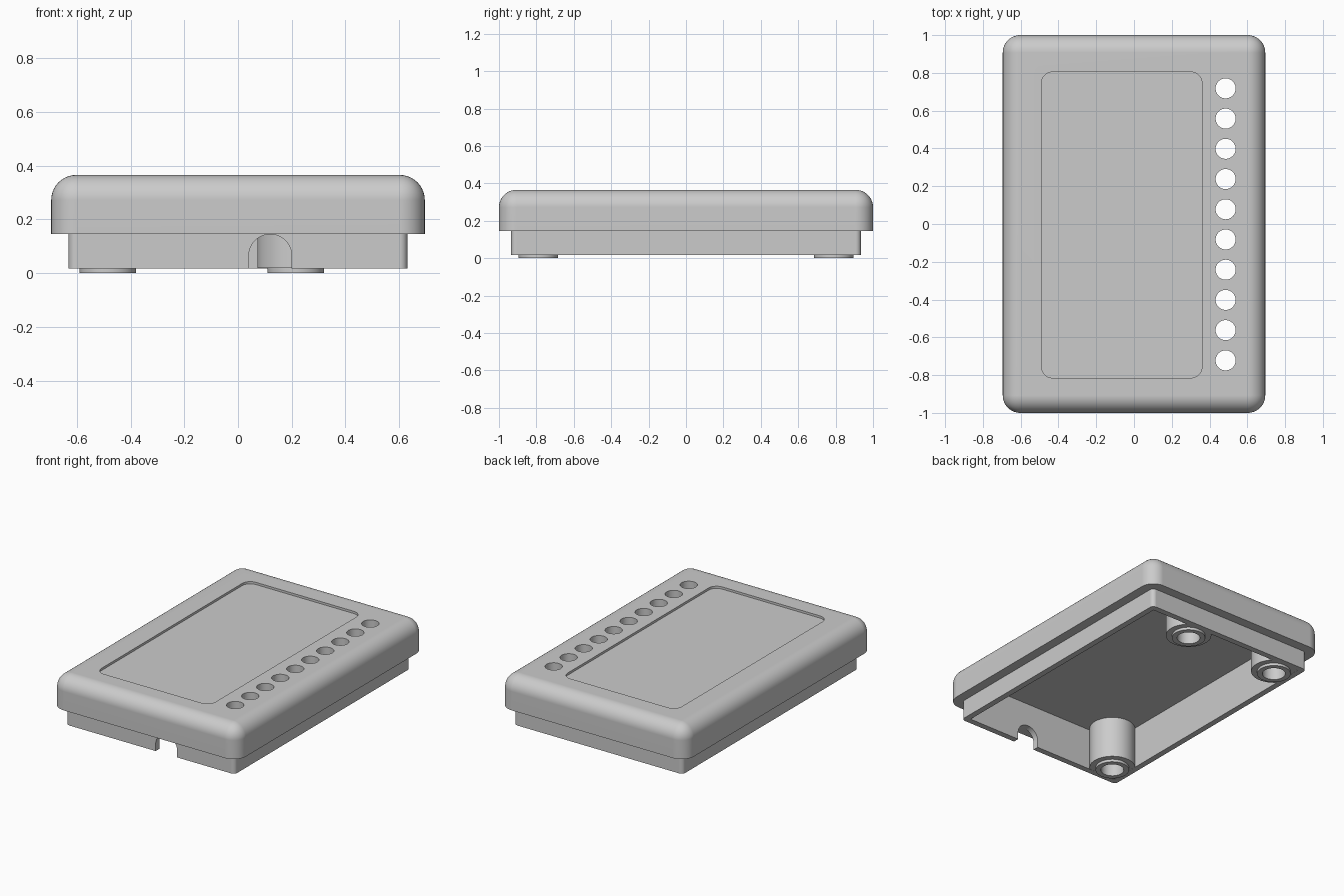
import bpy, bmesh, math
from mathutils import Matrix, Vector

cube = bpy.data.objects.get("Cube")
if cube:
    bpy.data.objects.remove(cube, do_unlink=True)

# One plastic colour
grey = bpy.data.materials.new("grey_plastic")
grey.use_nodes = True
colour = (0.6, 0.6, 0.6, 1)
grey.diffuse_color = colour
grey.node_tree.nodes["Principled BSDF"].inputs["Base Color"].default_value = colour


def finish(bm, name):
    bmesh.ops.recalc_face_normals(bm, faces=bm.faces)
    mesh = bpy.data.meshes.new(name)
    bm.to_mesh(mesh)
    bm.free()
    mesh.materials.append(grey)
    ob = bpy.data.objects.new(name, mesh)
    bpy.context.collection.objects.link(ob)
    return ob


def block(name, x0, x1, y0, y1, z0, z1, radius=0, round_top=False):
    """Box with rounded upright corners and, optionally, a rounded top."""
    bm = bmesh.new()
    bmesh.ops.create_cube(bm, size=1)
    size = Vector((x1 - x0, y1 - y0, z1 - z0))
    centre = Vector((x0 + x1, y0 + y1, z0 + z1)) / 2
    for v in bm.verts:
        v.co = v.co * size + centre
    if radius:
        def picked(e):
            a, b = (v.co.z for v in e.verts)
            return abs(a - b) > 0.01 or (round_top and a > centre.z)
        bmesh.ops.bevel(bm, geom=[e for e in bm.edges if picked(e)], offset=radius,
                        segments=10, profile=0.5, affect='EDGES', clamp_overlap=True)
    return finish(bm, name)


def rod(name, radius, length, centre, axis='Z'):
    bm = bmesh.new()
    turn = Matrix.Rotation(math.pi / 2, 4, 'X') if axis == 'Y' else Matrix()
    bmesh.ops.create_cone(bm, cap_ends=True, segments=48, radius1=radius, radius2=radius,
                          depth=length, matrix=Matrix.Translation(centre) @ turn)
    return finish(bm, name)


def combine(target, tool, operation):
    mod = target.modifiers.new(operation.lower(), 'BOOLEAN')
    mod.operation, mod.object, mod.solver = operation, tool, 'EXACT'
    bpy.context.view_layer.objects.active = target
    bpy.ops.object.modifier_apply(modifier=mod.name)
    bpy.data.objects.remove(tool, do_unlink=True)


def smooth(ob):
    bpy.ops.object.select_all(action='DESELECT')
    ob.select_set(True)
    bpy.context.view_layer.objects.active = ob
    bpy.ops.object.shade_smooth_by_angle(angle=math.radians(30))
    mod = ob.modifiers.new("even_shading", 'WEIGHTED_NORMAL')
    mod.keep_sharp = True


# Rounded cover with a narrower lip below, hollowed from underneath
cover = block("cover", -0.695, 0.695, -1, 1, 0.145, 0.365, 0.093, True)
combine(cover, block("lip", -0.63, 0.63, -0.935, 0.935, 0.017, 0.25, 0.028), 'UNION')
combine(cover, block("cavity", -0.59, 0.59, -0.895, 0.895, -0.1, 0.30), 'DIFFERENCE')

# Shallow panel recess in the top
combine(cover, block("panel_recess", -0.49, 0.36, -0.815, 0.805, 0.35, 0.5, 0.06), 'DIFFERENCE')

# Row of ten round openings
for i in range(10):
    combine(cover, rod("opening", 0.053, 0.3, (0.485, 0.718 - 0.16 * i, 0.38)), 'DIFFERENCE')

# Arched cable notch in the front lip
combine(cover, rod("notch_arch", 0.08, 0.2, (0.12, -0.93, 0.064), 'Y'), 'DIFFERENCE')
combine(cover, block("notch_slot", 0.04, 0.2, -1.03, -0.83, -0.1, 0.064), 'DIFFERENCE')
smooth(cover)

# Hollow screw posts with a stepped end, lathed from a profile
profile = [(0.143, 0.305), (0.143, 0.018), (0.105, 0.018), (0.105, 0),
           (0.072, 0), (0.072, 0.29), (0, 0.29)]
posts = {"front_right_post": (-0.485, -0.79), "back_right_post": (-0.485, 0.79),
         "back_left_post": (0.215, 0.79)}
for name, (x, y) in posts.items():
    bm = bmesh.new()
    verts = [bm.verts.new((r, 0, z)) for r, z in profile]
    edges = [bm.edges.new(pair) for pair in zip(verts, verts[1:])]
    bmesh.ops.spin(bm, geom=verts + edges, cent=(0, 0, 0), axis=(0, 0, 1),
                   angle=math.tau, steps=48)
    bmesh.ops.remove_doubles(bm, verts=bm.verts, dist=0.0005)
    bmesh.ops.translate(bm, verts=bm.verts, vec=(x, y, 0))
    post = finish(bm, name)
    smooth(post)
